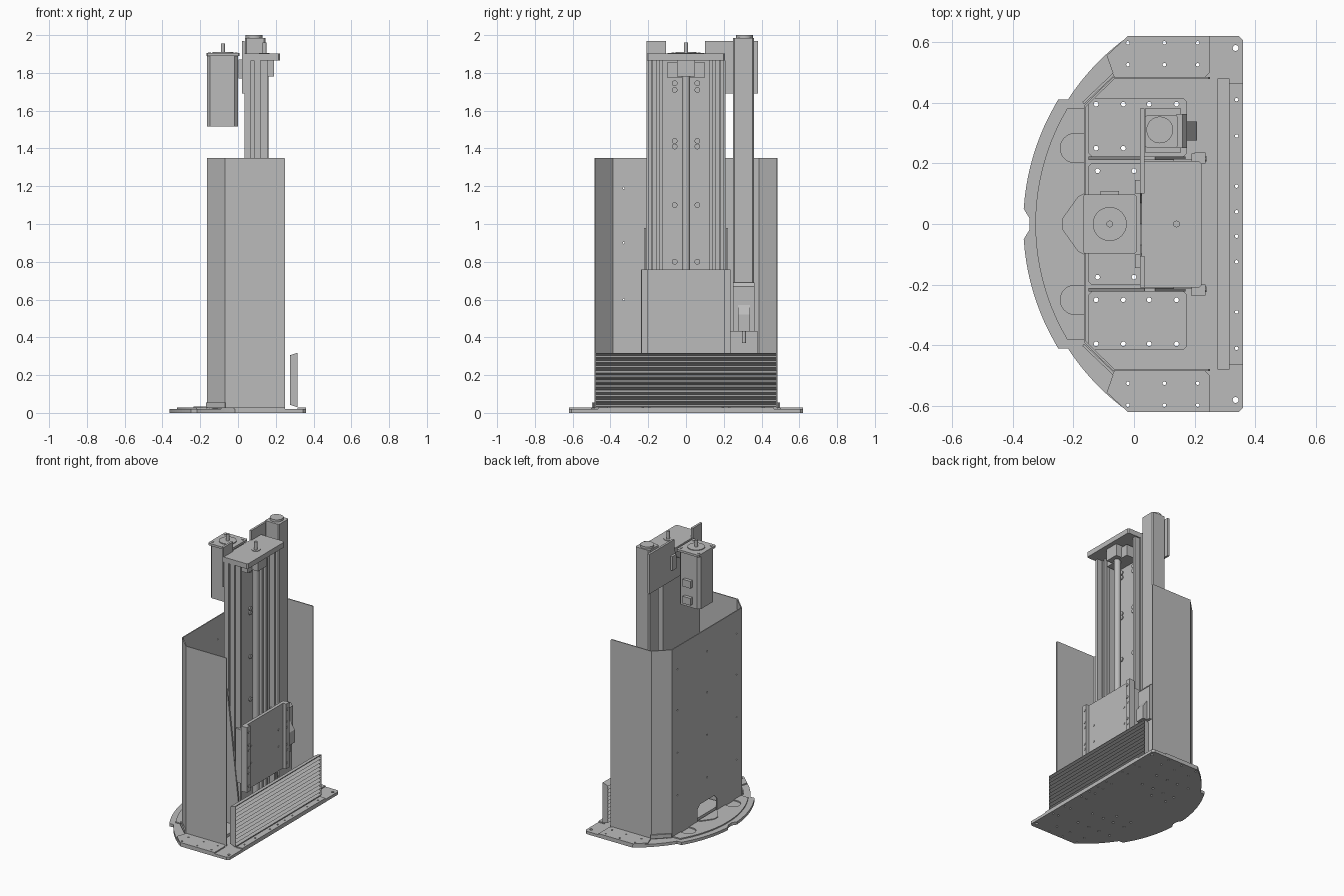
import bpy, bmesh, math
from mathutils import Vector

cube = bpy.data.objects.get("Cube")
if cube:
    bpy.data.objects.remove(cube, do_unlink=True)

grey = bpy.data.materials.new("machine grey")
grey.use_nodes = True
grey.diffuse_color = (0.5, 0.5, 0.5, 1)
grey.node_tree.nodes["Principled BSDF"].inputs["Base Color"].default_value = (0.5, 0.5, 0.5, 1)

AXES = {"z": lambda a, b, c: (a, b, c),
        "y": lambda a, b, c: (a, c, b),
        "x": lambda a, b, c: (c, a, b)}


def prisms(name, outlines, lo, hi, axis="z", smooth=False):
    """Extrude one or more flat outlines along an axis into a single object."""
    bm = bmesh.new()
    place = AXES[axis]
    for outline in outlines:
        face = bm.faces.new([bm.verts.new(place(a, b, lo)) for a, b in outline])
        made = bmesh.ops.extrude_face_region(bm, geom=[face])["geom"]
        bmesh.ops.translate(bm, vec=Vector(place(0, 0, hi - lo)),
                            verts=[g for g in made if isinstance(g, bmesh.types.BMVert)])
    bmesh.ops.recalc_face_normals(bm, faces=bm.faces)
    mesh = bpy.data.meshes.new(name)
    bm.to_mesh(mesh)
    bm.free()
    mesh.materials.append(grey)
    ob = bpy.data.objects.new(name, mesh)
    bpy.context.collection.objects.link(ob)
    if smooth:
        activate(ob)
        bpy.ops.object.shade_smooth_by_angle()
    return ob


def activate(ob):
    bpy.ops.object.select_all(action="DESELECT")
    ob.select_set(True)
    bpy.context.view_layer.objects.active = ob


def rect(x0, x1, y0, y1, c=0.0):
    if not c:
        return [(x0, y0), (x1, y0), (x1, y1), (x0, y1)]
    return [(x0 + c, y0), (x1 - c, y0), (x1, y0 + c), (x1, y1 - c),
            (x1 - c, y1), (x0 + c, y1), (x0, y1 - c), (x0, y0 + c)]


def ring(x, y, r, n=16):
    return [(x + r * math.cos(2 * math.pi * i / n), y + r * math.sin(2 * math.pi * i / n)) for i in range(n)]


def box(name, x0, x1, y0, y1, z0, z1, c=0.0):
    return prisms(name, [rect(x0, x1, y0, y1, c)], z0, z1)


def cyl(name, x, y, r, z0, z1):
    return prisms(name, [ring(x, y, r, 32)], z0, z1, smooth=True)


def cut(ob, outlines, lo, hi, axis="z"):
    cutter = prisms("cutter", outlines, lo, hi, axis)
    cutter.hide_render = True
    mod = ob.modifiers.new("cut", "BOOLEAN")
    mod.operation, mod.solver, mod.object = "DIFFERENCE", "EXACT", cutter
    activate(ob)
    bpy.ops.object.modifier_apply(modifier=mod.name)
    bpy.data.objects.remove(cutter, do_unlink=True)


def mirrored(half):
    """Close an outline given by its +y half, listed from front to back."""
    return half + [(x, -y) for x, y in reversed(half)]


def arc(r, y0, y1, n=10):
    ys = [y0 + (y1 - y0) * i / n for i in range(n + 1)]
    return [(0.42 - math.sqrt(r * r - y * y), y) for y in ys]


SIDES = (("left", 1), ("right", -1))

# Base: outer plate with curved back edge, raised inner plate, raised side plates
base = prisms("base_plate", [mirrored([(0.36, 0.605), (0.345, 0.62)] + arc(0.758, 0.62, 0.41)
              + [(-0.25, 0.41)] + arc(0.785, 0.39, 0.05) + [(-0.345, 0.02)])], 0, 0.02)
foot_holes = [ring(x, s * y, 0.008, 10) for x in (-0.125, -0.035, 0.05, 0.14)
              for y in (0.25, 0.395) for s in (1, -1)]
centre_holes = [ring(x, y, 0.008, 10) for x in (-0.12, 0) for y in (-0.175, 0.175)]
edge_holes = [ring(x, s * y, 0.006, 10) for x in (0.295, 0.338) for y in (0.04, 0.125, 0.29, 0.41) for s in (1, -1)]
corner_holes = [ring(0.335, y, 0.01, 12) for y in (-0.58, 0.58)]
side_holes = [ring(x, s * y, 0.006, 10) for x in (-0.02, 0.1, 0.21) for y in (0.525, 0.597) for s in (1, -1)]
cut(base, foot_holes + centre_holes + edge_holes + corner_holes + side_holes, -0.1, 0.1)

inner = prisms("inner_plate", [mirrored([(-0.165, 0.38)] + arc(0.745, 0.38, 0.0)[:-1])], 0.02, 0.028)
slots = []
for name, s in SIDES:
    tip = [(-0.195 - 0.048 * math.sin(math.pi * i / 12), s * 0.25 + 0.048 * math.cos(math.pi * i / 12)) for i in range(13)]
    slots.append([(-0.14, tip[0][1])] + tip + [(-0.14, tip[-1][1])])
cut(inner, slots, 0.015, 0.05)
prisms("cable_exit_pad", [[(-0.165, 0.1), (-0.185, 0.09), (-0.235, 0.02), (-0.235, -0.02),
                           (-0.185, -0.09), (-0.165, -0.1)]], 0.028, 0.034)
for name, s in SIDES:
    plate = prisms(name + "_side_plate", [[(-0.02, s * 0.62), (0.25, s * 0.62), (0.25, s * 0.5),
                   (0.235, s * 0.485), (-0.065, s * 0.485), (-0.09, s * 0.555)]], 0.02, 0.028)
    cut(plate, side_holes, 0, 0.1)
    prisms(name + "_corner_flange", [[(-0.165, s * 0.395), (-0.065, s * 0.489),
           (-0.07, s * 0.497), (-0.17, s * 0.402)]], 0.028, 0.055)
strip = box("front_strip", 0.315, 0.36, -0.465, 0.465, 0.02, 0.028)
cut(strip, edge_holes, 0, 0.1)

# Bent sheet shroud, open at the front, with a cable opening in the back
outer = [(0.25, 0.485), (-0.068, 0.485), (-0.165, 0.39)]
lining = [(-0.158, -0.387), (-0.065, -0.478), (0.25, -0.478)]
shroud = prisms("shroud", [outer + [(x, -y) for x, y in reversed(outer)]
                + list(reversed(lining)) + [(x, -y) for x, y in lining]], 0.022, 1.35)
cut(shroud, [[(-0.11, 0), (0.11, 0), (0.11, 0.11), (0.08, 0.14), (-0.08, 0.14), (-0.11, 0.11)]], -0.3, -0.1, "x")
cut(shroud, [ring(y, z, 0.005, 8) for y in (-0.33, 0, 0.33) for z in (0.3, 0.6, 0.9, 1.19)], -0.3, -0.1, "x")
cut(shroud, [[(0.235, 1.36), (0.26, 1.36), (0.26, 1.335)]], -0.6, 0.6, "y")

# Feet and gussets that hold the column
centre = box("centre_foot", -0.15, 0.17, -0.2, 0.2, 0.02, 0.04, 0.01)
cut(centre, centre_holes, 0, 0.1)
for name, s in SIDES:
    y0, y1 = sorted((s * 0.222, s * 0.415))
    foot = box(name + "_foot", -0.15, 0.175, y0, y1, 0.02, 0.04, 0.012)
    cut(foot, foot_holes, 0, 0.1)
    y0, y1 = sorted((s * 0.211, s * 0.222))
    prisms(name + "_gusset", [[(-0.15, 0.03), (0.17, 0.03), (0.17, 0.1), (0.07, 0.98),
                               (0.035, 0.98), (-0.15, 0.15)]], y0, y1, "y")

# Column: back panel, grooved side beams, guide rails, lead screw
box("column_back", 0.035, 0.052, -0.15, 0.15, 0.04, 1.865)
for name, s in SIDES:
    beam = [(0.035, 0.14), (0.12, 0.14), (0.12, 0.16), (0.105, 0.16), (0.105, 0.175), (0.12, 0.175),
            (0.12, 0.208), (0.085, 0.208), (0.085, 0.195), (0.07, 0.195), (0.07, 0.208), (0.035, 0.208)]
    prisms(name + "_beam", [[(x, s * y) for x, y in beam]], 0.04, 1.865)
    y0, y1 = sorted((s * 0.18, s * 0.2))
    box(name + "_rail", 0.12, 0.158, y0, y1, 0.04, 1.865)
    y0, y1 = sorted((s * 0.125, s * 0.14))
    box(name + "_inner_lip", 0.052, 0.1, y0, y1, 0.04, 1.865)
cyl("lead_screw", 0.14, 0, 0.022, 0.06, 1.865)
cyl("lead_screw_tip", 0.14, 0, 0.011, 1.865, 1.96)
cyl("top_bearing_ring", 0.14, 0, 0.028, 1.9, 1.906)
box("top_plate", 0.025, 0.222, -0.21, 0.207, 1.866, 1.902, 0.008)
box("bearing_block", 0.1, 0.19, -0.048, 0.048, 1.78, 1.866)
box("bearing_mount", 0.052, 0.145, -0.1, 0.1, 1.775, 1.855)
prisms("column_bolts", [ring(s * 0.06, z, 0.015) for s in (1, -1)
       for z in (0.8, 1.1, 1.41, 1.44, 1.71, 1.745)], 0.05, 0.06, "x", True)

# Carriage with raised edges and bolts
box("carriage_plate", 0.19, 0.212, -0.238, 0.232, 0.3, 0.76)
box("carriage_nut", 0.1, 0.19, -0.06, 0.06, 0.42, 0.64)
for name, s in SIDES:
    y0, y1 = sorted((s * 0.2, s * 0.236))
    box(name + "_carriage_edge", 0.2, 0.236, y0, y1, 0.3, 0.76)
    y0, y1 = sorted((s * 0.165, s * 0.215))
    box(name + "_rail_slider", 0.13, 0.19, y0, y1, 0.34, 0.72)
prisms("carriage_bolts", [ring(s * 0.215, z, 0.009, 12) for s in (1, -1)
       for z in (0.34, 0.43, 0.47, 0.59, 0.63, 0.72)], 0.23, 0.239, "x", True)
prisms("carriage_centre_bolts", [ring(s * 0.153, z, 0.008, 12) for s in (1, -1)
       for z in (0.47, 0.59)], 0.21, 0.215, "x", True)

# Mounting plate behind the column top
prisms("motor_mount_plate", [[(-0.21, 1.69), (0.38, 1.69), (0.38, 1.97), (0.1, 1.97), (0.1, 1.9),
       (0.07, 1.83), (0, 1.8), (-0.07, 1.83), (-0.105, 1.9), (-0.105, 1.97), (-0.21, 1.97)]], 0.02, 0.035, "x")
for name, s in SIDES:
    y0, y1 = sorted((s * 0.1, s * 0.145))
    box(name + "_motor_bracket", 0.003, 0.022, y0, y1, 1.77, 1.87)

# Motor with flange, pilot ring, shaft and plugs
box("motor_body", -0.165, 0.0, -0.085, 0.085, 1.515, 1.89, 0.018)
box("motor_flange", -0.168, 0.008, -0.097, 0.097, 1.89, 1.905, 0.006)
cyl("motor_pilot", -0.08, 0, 0.056, 1.905, 1.91)
cyl("motor_shaft", -0.08, 0, 0.011, 1.905, 1.955)
prisms("flange_bolts", [ring(-0.08 + a, b, 0.008, 12) for a in (-0.07, 0.07) for b in (-0.07, 0.07)], 1.905, 1.909)
for i, z in enumerate((1.54, 1.66)):
    box("motor_plug_%d" % (i + 1), -0.11, -0.05, 0.08, 0.108, z, z + 0.05)

# Side pillar with cap, clamp and foot
box("pillar", 0.036, 0.145, 0.25, 0.36, 0.04, 1.985, 0.008)
cyl("pillar_cap", 0.085, 0.31, 0.044, 1.985, 2.0)
box("pillar_foot", 0.036, 0.155, 0.235, 0.38, 0.04, 0.43)
prisms("pillar_clamp", [[(0.14, 0.43), (0.175, 0.43), (0.175, 0.67), (0.16, 0.69), (0.14, 0.69)]], 0.25, 0.362, "y")
prisms("clamp_nose", [[(0.17, 0.43), (0.208, 0.43), (0.208, 0.52), (0.175, 0.57), (0.17, 0.57)]], 0.275, 0.338, "y")
cyl("clamp_rod", 0.185, 0.307, 0.01, 0.37, 0.43)

# Pleated bellows
pleats = 11
fold = [(0.275 if i % 2 else 0.315, 0.032 + 0.284 * i / (2 * pleats)) for i in range(2 * pleats + 1)]
prisms("bellows", [[(x, z + 0.002) for x, z in fold] + [(x, z - 0.002) for x, z in reversed(fold)]], -0.48, 0.48, "y")
